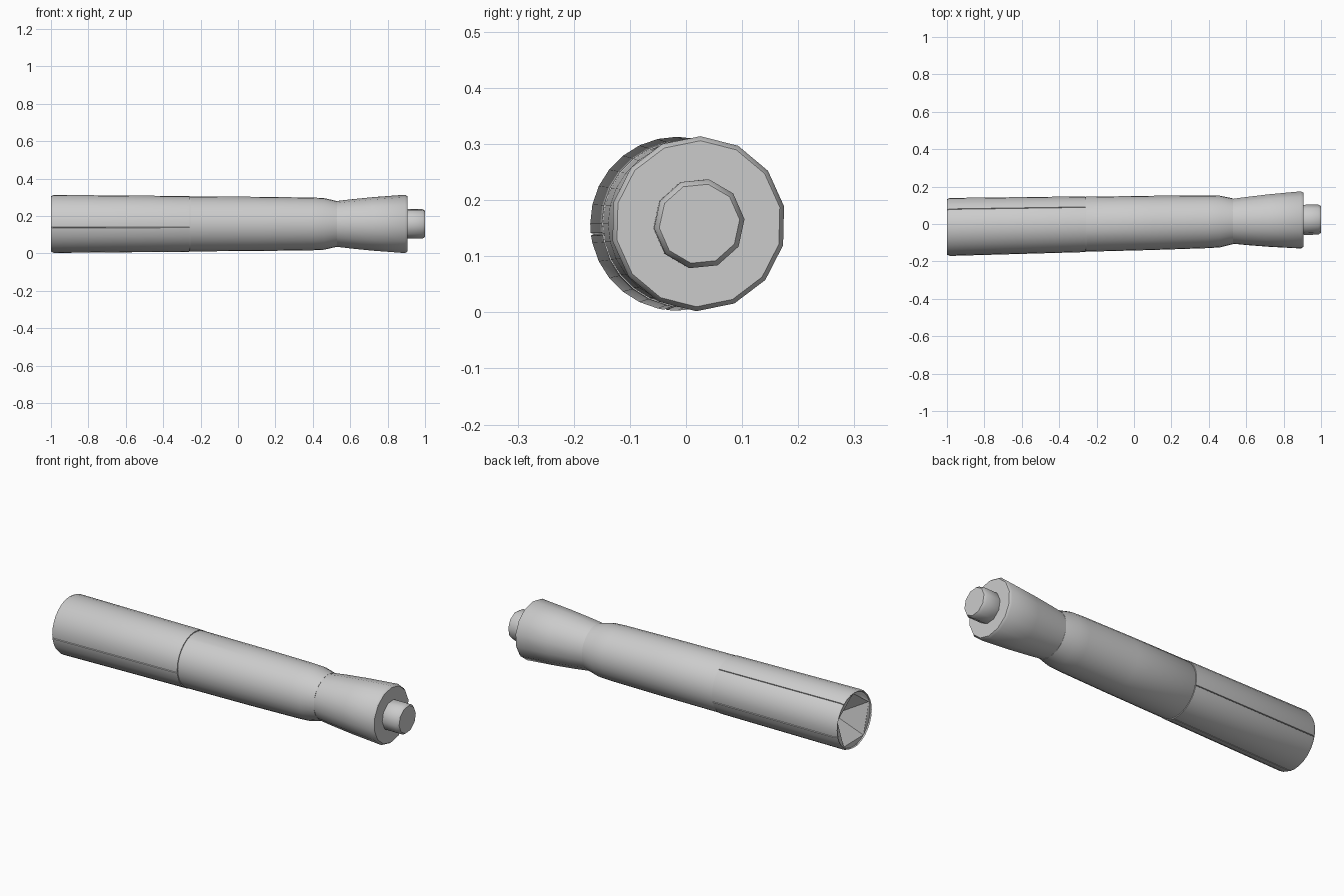
import bpy, bmesh, math
from mathutils import Vector

cube = bpy.data.objects.get("Cube")
if cube:
    bpy.data.objects.remove(cube, do_unlink=True)

grey = bpy.data.materials.new("light_grey")
grey.use_nodes = True
grey.diffuse_color = (0.6, 0.6, 0.6, 1)
grey.node_tree.nodes["Principled BSDF"].inputs["Base Color"].default_value = (0.6, 0.6, 0.6, 1)


def axis_y(x):
    """Sideways lean of the long axis."""
    return 0.004 + 0.02 * x


def turned(name, profile, sides, slits=(), tip=None, phase=0.0, sharp=30):
    """Turn (x, radius) pairs about the axis; slits are angles of fine grooves,
    tip is the x of a hollow's point at the first ring."""
    spokes = [(phase + math.tau * i / sides, 0) for i in range(sides)]
    for a in slits:
        a = math.radians(a)
        spokes += [(a - 0.015, 0), (a, 0.006), (a + 0.015, 0)]
    spokes.sort()
    bm = bmesh.new()
    rings = []
    for x, r in profile:
        rings.append([bm.verts.new((x, axis_y(x) + (r - d) * math.cos(a),
                                    0.158 + (r - d) * math.sin(a))) for a, d in spokes])
    n = len(spokes)
    for lo, hi in zip(rings, rings[1:]):
        for i in range(n):
            j = (i + 1) % n
            bm.faces.new((lo[i], lo[j], hi[j], hi[i]))
    bm.faces.new(rings[-1])
    if tip is None:
        bm.faces.new(rings[0])
    else:
        point = bm.verts.new(Vector((tip, axis_y(tip), 0.158)))
        for i in range(n):
            bm.faces.new((rings[0][i], rings[0][(i + 1) % n], point))
    bmesh.ops.recalc_face_normals(bm, faces=bm.faces)
    mesh = bpy.data.meshes.new(name)
    bm.to_mesh(mesh)
    bm.free()
    mesh.materials.append(grey)
    obj = bpy.data.objects.new(name, mesh)
    bpy.context.collection.objects.link(obj)
    bpy.ops.object.select_all(action='DESELECT')
    obj.select_set(True)
    bpy.context.view_layer.objects.active = obj
    bpy.ops.object.shade_smooth_by_angle(angle=math.radians(sharp))
    return obj


# Rear sleeve with fine lengthwise slits and a hollow end
turned("rear_sleeve", [(-0.993, 0.145), (-1.0, 0.148), (-0.985, 0.155), (-0.26, 0.149)],
       28, slits=(52, 345, 187, 262))

# Faceted hollow cut into the rear end
hollow = turned("hollow_cutter", [(-1.02, 0.15), (-0.99, 0.142), (-0.88, 0.004)], 5, phase=0.3)
hollow.hide_render = True
hollow.hide_viewport = True
sleeve = bpy.data.objects["rear_sleeve"]
cut = sleeve.modifiers.new("hollow", 'BOOLEAN')
cut.operation = 'DIFFERENCE'
cut.object = hollow

# Main barrel, tapering to the neck
turned("barrel", [(-0.262, 0.143), (-0.255, 0.147), (0.1, 0.145), (0.4, 0.141),
                  (0.46, 0.138), (0.53, 0.122)], 28)

# Flared head
turned("flared_head", [(0.525, 0.122), (0.6, 0.131), (0.72, 0.143), (0.893, 0.156),
                       (0.905, 0.148)], 14, phase=0.2, sharp=40)

# End button
turned("end_button", [(0.89, 0.074), (0.912, 0.081), (0.985, 0.081), (1.0, 0.072)],
       10, phase=0.1, sharp=40)
